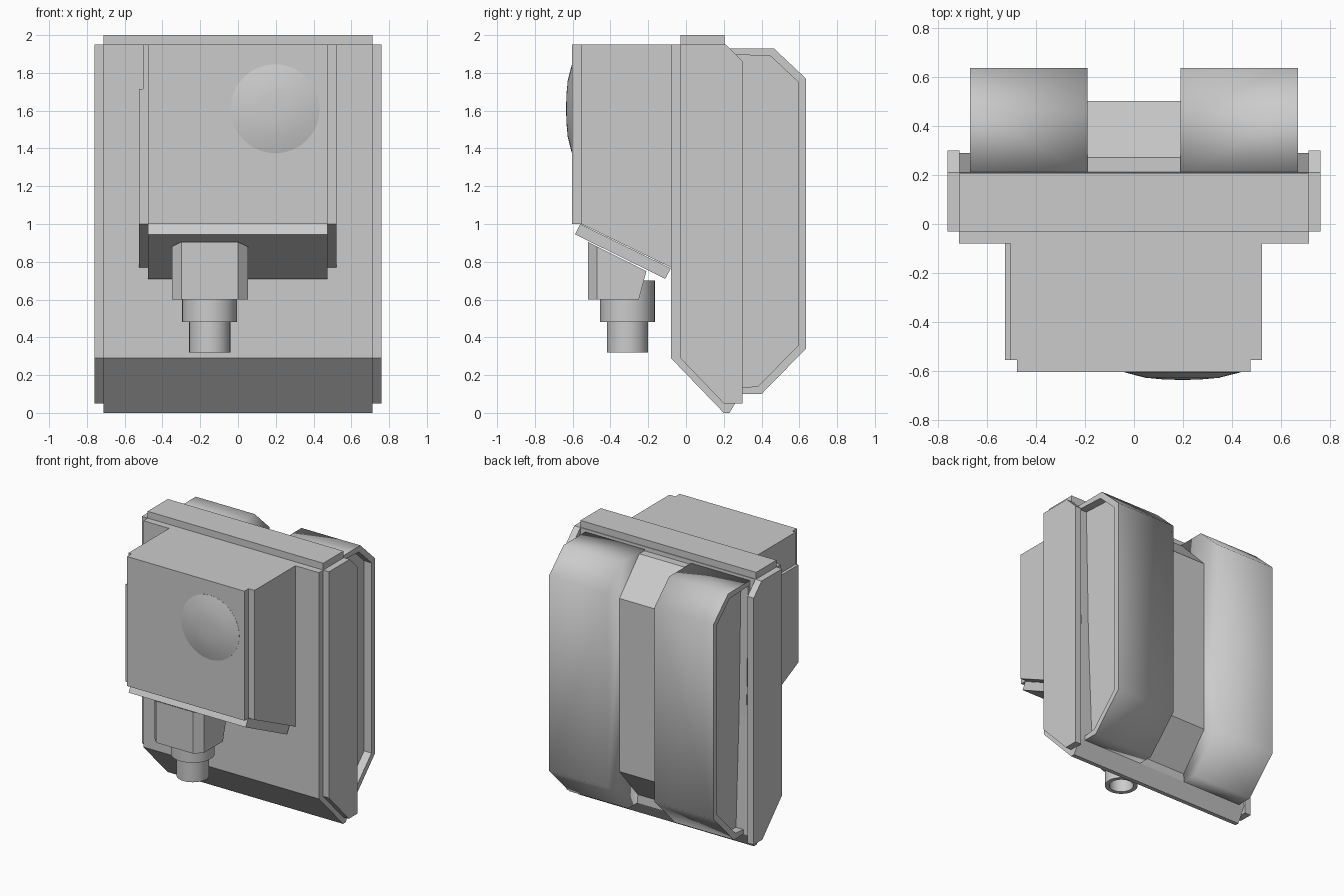
import bpy, bmesh
from mathutils import Vector

old = bpy.data.objects.get("Cube")
if old:
    bpy.data.objects.remove(old, do_unlink=True)

# Single grey material
grey = bpy.data.materials.new("plain grey")
grey.use_nodes = True
TONE = (0.6, 0.6, 0.6, 1)
grey.diffuse_color = TONE
grey.node_tree.nodes["Principled BSDF"].inputs["Base Color"].default_value = TONE


def finish(name, bm):
    bmesh.ops.recalc_face_normals(bm, faces=bm.faces)
    mesh = bpy.data.meshes.new(name)
    bm.to_mesh(mesh)
    bm.free()
    mesh.materials.append(grey)
    obj = bpy.data.objects.new(name, mesh)
    bpy.context.collection.objects.link(obj)
    return obj


def prism(profile, direction):
    """Extrude a closed outline of 3D points along a vector."""
    bm = bmesh.new()
    base = bm.faces.new([bm.verts.new(p) for p in profile])
    ext = bmesh.ops.extrude_face_region(bm, geom=[base], use_keep_orig=True)
    moved = [v for v in ext["geom"] if isinstance(v, bmesh.types.BMVert)]
    bmesh.ops.translate(bm, verts=moved, vec=direction)
    bmesh.ops.recalc_face_normals(bm, faces=bm.faces)
    return bm


def side_prism(x0, x1, yz):
    return prism([(x0, y, z) for y, z in yz], (x1 - x0, 0, 0))


def lathe(name, centre, axis, rings, steps=32):
    """Revolve (radius, offset) rings about an axis; open ends are closed by zero radius."""
    bm = bmesh.new()
    verts = [bm.verts.new((r, 0, h)) for r, h in rings]
    edges = [bm.edges.new(pair) for pair in zip(verts, verts[1:])]
    bmesh.ops.spin(bm, geom=verts + edges, cent=(0, 0, 0), axis=(0, 0, 1),
                   angle=6.283185307, steps=steps)
    bmesh.ops.remove_doubles(bm, verts=bm.verts, dist=0.0005)
    turn = Vector((0, 0, 1)).rotation_difference(Vector(axis)).to_matrix()
    bmesh.ops.rotate(bm, verts=bm.verts, cent=(0, 0, 0), matrix=turn)
    bmesh.ops.translate(bm, verts=bm.verts, vec=centre)
    obj = finish(name, bm)
    bpy.context.view_layer.objects.active = obj
    obj.select_set(True)
    bpy.ops.object.shade_smooth_by_angle(angle=0.7)
    obj.select_set(False)
    return obj


# Main body with sloped back and chamfered foot
finish("main_body", side_prism(-0.713, 0.713, [
    (-0.08, 0.29), (0.2, 0), (0.23, 0), (0.29, 0.1), (0.21, 1.95), (-0.08, 1.95)]))
finish("top_cap", side_prism(-0.713, 0.713, [
    (-0.03, 1.94), (0.205, 1.94), (0.205, 2), (-0.03, 2)]))

# Spine block between the two back pads
finish("spine_block", side_prism(-0.2, 0.2, [
    (0.2, 1.92), (0.27, 1.92), (0.5, 1.68), (0.5, 0.41), (0.27, 0.14), (0.2, 0.14)]))

PAD = [(0.2, 1.93), (0.465, 1.93), (0.635, 1.77), (0.635, 0.34), (0.4, 0.1), (0.24, 0.1)]

for side, label in ((1, "left"), (-1, "right")):
    # Side plates
    finish(label + "_side_plate", side_prism(side * 0.71, side * 0.76, [
        (-0.03, 0.29), (0.2, 0.05), (0.3, 0.05), (0.3, 1.86), (0.21, 1.95), (-0.03, 1.95)]))

    # Back pads with a recessed outer cheek
    bm = side_prism(side * 0.19, side * 0.668, PAD)
    for f in bm.faces:
        f.smooth = True
    cheek = [f for f in bm.faces if f.normal.x * side > 0.9]
    rim = bmesh.ops.inset_region(bm, faces=cheek, thickness=0.045, depth=0)
    for f in rim["faces"] + cheek:
        f.smooth = False
    walls = bmesh.ops.extrude_face_region(bm, geom=cheek)
    inner = [v for v in walls["geom"] if isinstance(v, bmesh.types.BMVert)]
    bmesh.ops.delete(bm, geom=cheek, context="FACES_ONLY")
    bmesh.ops.translate(bm, verts=inner, vec=(-side * 0.06, 0, 0))
    finish(label + "_back_pad", bm)

# Front box: proud face section and slightly wider flanks
finish("front_box", side_prism(-0.477, 0.474, [
    (-0.603, 1), (-0.55, 1), (-0.07, 0.77), (-0.07, 1.95), (-0.603, 1.95)]))


def flank(name, x0, x1, top):
    finish(name, side_prism(x0, x1, [
        (-0.553, 1), (-0.07, 0.765), (-0.07, top), (-0.553, top)]))


flank("left_flank", 0.46, 0.522, 1.95)
flank("right_flank", -0.525, -0.46, 1.715)
flank("right_flank_upper", -0.503, -0.46, 1.95)

# Sloped tray under the front box
finish("sloped_tray", side_prism(-0.477, 0.474, [
    (-0.56, 1.0), (-0.08, 0.765), (-0.11, 0.71), (-0.587, 0.945)]))

# Shallow domed lens on the front
lathe("front_lens", (0.197, -0.6, 1.61), (0, -1, 0),
      [(0.236, 0), (0.236, 0.004), (0.15, 0.026), (0.075, 0.033), (0, 0.035)])

# Nozzle housing with chamfered front corners and sloped top
bm = prism([(-0.35, -0.47, 0.6), (-0.3, -0.52, 0.6), (0, -0.52, 0.6), (0.052, -0.47, 0.6),
            (0.052, -0.25, 0.6), (-0.35, -0.25, 0.6)], (0, 0, 0.4))
for v in bm.verts:
    if v.co.z > 0.8:
        if v.co.y > -0.3:
            v.co.y = -0.21
        v.co.z = 0.905 - 0.5 * (v.co.y + 0.52)
finish("nozzle_housing", bm)

# Stepped nozzle with open end
lathe("nozzle", (-0.15, -0.31, 0), (0, 0, 1),
      [(0, 0.7), (0.146, 0.7), (0.146, 0.48), (0.109, 0.48), (0.109, 0.32),
       (0.08, 0.32), (0.08, 0.42), (0, 0.42)])
